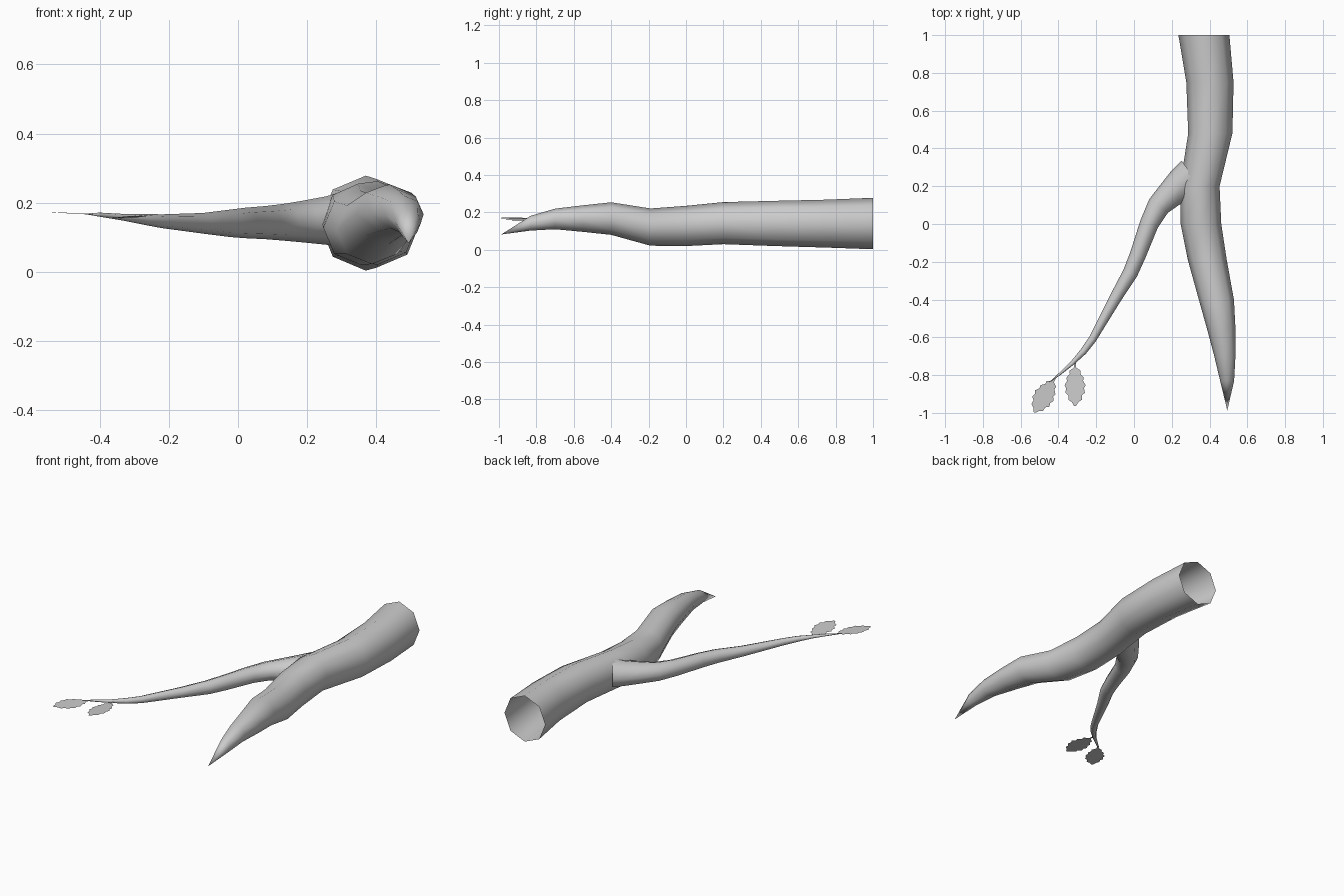
import bpy, bmesh, math
from mathutils import Vector

if "Cube" in bpy.data.objects:
    bpy.data.objects.remove(bpy.data.objects["Cube"])

SIDES = 8
UP = Vector((0, 0, 1))


def finish(name, bm, smooth=True):
    if smooth:
        bmesh.ops.recalc_face_normals(bm, faces=bm.faces)
    me = bpy.data.meshes.new(name)
    bm.to_mesh(me)
    bm.free()
    for p in me.polygons:
        p.use_smooth = smooth
    ob = bpy.data.objects.new(name, me)
    bpy.context.collection.objects.link(ob)
    return ob


def tube(name, rings, tip):
    """rings: (centre, side vector, half width, half height); open start, pointed end"""
    bm = bmesh.new()
    loops = []
    for c, side, w, h in rings:
        loops.append([bm.verts.new(c + side * w * math.cos(a) + UP * h * math.sin(a))
                      for a in (2 * math.pi * i / SIDES for i in range(SIDES))])
    for a, b in zip(loops, loops[1:]):
        for i in range(SIDES):
            j = (i + 1) % SIDES
            bm.faces.new((a[i], a[j], b[j], b[i]))
    t = bm.verts.new(tip)
    for i in range(SIDES):
        bm.faces.new((loops[-1][i], loops[-1][(i + 1) % SIDES], t))
    return finish(name, bm)


# Main limb: y, left x, right x, bottom z, top z
profile = [(1, .235, .505, .003, .278), (.75, .277, .527, .012, .268),
           (.48, .287, .521, .02, .262), (.2, .243, .453, .03, .255),
           (0, .247, .462, .02, .235), (-.19, .285, .491, .022, .221),
           (-.4, .343, .529, .08, .254), (-.55, .385, .537, .096, .238),
           (-.7, .425, .537, .11, .22), (-.83, .456, .53, .103, .182)]
tube("main_limb",
     [(Vector(((l + r) / 2, y, (b + t) / 2)), Vector((1, 0, 0)), (r - l) / 2, (t - b) / 2)
      for y, l, r, b, t in profile], Vector((.494, -.988, .082)))

# Side branch: x, y, z, half width, half height
path = [(.31, .255, .152, .1, .082), (.255, .215, .148, .088, .07),
        (.185, .15, .145, .072, .06), (.13, .095, .143, .061, .053),
        (.08, 0, .142, .05, .048), (.02, -.165, .141, .043, .044),
        (-.02, -.26, .14, .04, .04), (-.1, -.395, .14, .032, .03),
        (-.22, -.61, .146, .021, .02), (-.268, -.675, .151, .018, .016),
        (-.328, -.738, .157, .011, .01), (-.4, -.8, .165, .006, .006)]
pts = [Vector(p[:3]) for p in path]
rings = []
for i, p in enumerate(path):
    d = pts[min(i + 1, len(pts) - 1)] - pts[max(i - 1, 0)]
    rings.append((pts[i], d.cross(UP).normalized(), p[3], p[4]))
tube("side_branch", rings, Vector((-.45, -.838, .168)))

# Leaves: flat blades with wavy edges (fraction of length, half width)
blade = [(.0, .004), (.13, .006), (.2, .03), (.27, .028), (.36, .046), (.43, .042),
         (.53, .056), (.6, .047), (.7, .052), (.76, .036), (.86, .036), (.91, .018), (1, .005)]


def leaf(name, base, tip, tilt):
    base, tip = Vector(base), Vector(tip)
    side = (tip - base).cross(UP).normalized() + UP * tilt
    bm = bmesh.new()
    rows = []
    for t, w in blade:
        c = base.lerp(tip, t)
        rows.append([bm.verts.new(c + side * w * s) for s in (-1, 0, 1)])
    for a, b in zip(rows, rows[1:]):
        for k in (0, 1):
            bm.faces.new((a[k], b[k], b[k + 1], a[k + 1]))
    bmesh.ops.recalc_face_normals(bm, faces=bm.faces)
    if sum(f.normal.z for f in bm.faces) < 0:
        bmesh.ops.reverse_faces(bm, faces=bm.faces)
    return finish(name, bm, False)


leaf("leaf_end", (-.415, -.81, .166), (-.528, -.997, .171), .06)
leaf("leaf_side", (-.312, -.73, .155), (-.312, -.963, .161), -.06)
